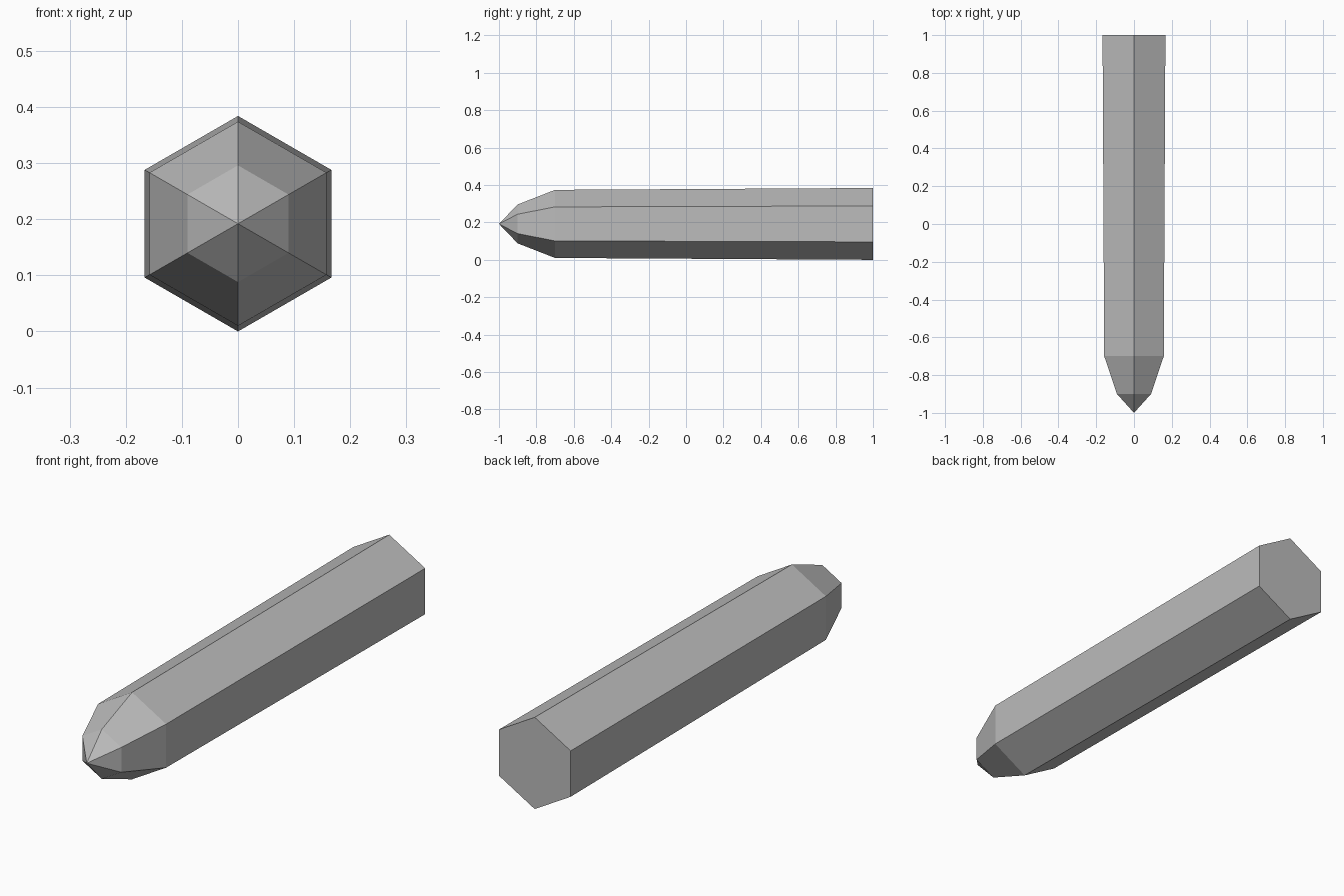
import bpy, bmesh
from math import sin, cos, radians

cube = bpy.data.objects.get("Cube")
if cube:
    bpy.data.objects.remove(cube, do_unlink=True)

# Plain grey material
grey = bpy.data.materials.new("plain_grey")
grey.use_nodes = True
color = (0.5, 0.5, 0.5, 1)
grey.diffuse_color = color
grey.node_tree.nodes["Principled BSDF"].inputs["Base Color"].default_value = color

SIDES = 6
CENTRE_Z = 0.192
# Stations along the shaft: (y, corner radius), back to front
STATIONS = [(1.0, 0.192), (-0.7, 0.182), (-0.9, 0.104)]

bm = bmesh.new()


def ring(y, radius):
    angles = [radians(90 + 360 * i / SIDES) for i in range(SIDES)]
    return [bm.verts.new((radius * cos(a), y, CENTRE_Z + radius * sin(a))) for a in angles]


# Tapered hexagonal shaft with a bevelled shoulder
rings = [ring(y, r) for y, r in STATIONS]
for back, front in zip(rings, rings[1:]):
    for i in range(SIDES):
        j = (i + 1) % SIDES
        bm.faces.new((back[i], back[j], front[j], front[i]))

# Flat back end and pointed tip
bm.faces.new(rings[0])
tip = bm.verts.new((0, -1, CENTRE_Z))
for i in range(SIDES):
    bm.faces.new((rings[-1][i], rings[-1][(i + 1) % SIDES], tip))

bmesh.ops.recalc_face_normals(bm, faces=bm.faces)
mesh = bpy.data.meshes.new("pointed_hexagonal_rod")
bm.to_mesh(mesh)
bm.free()
mesh.materials.append(grey)
rod = bpy.data.objects.new("pointed_hexagonal_rod", mesh)
bpy.context.collection.objects.link(rod)
